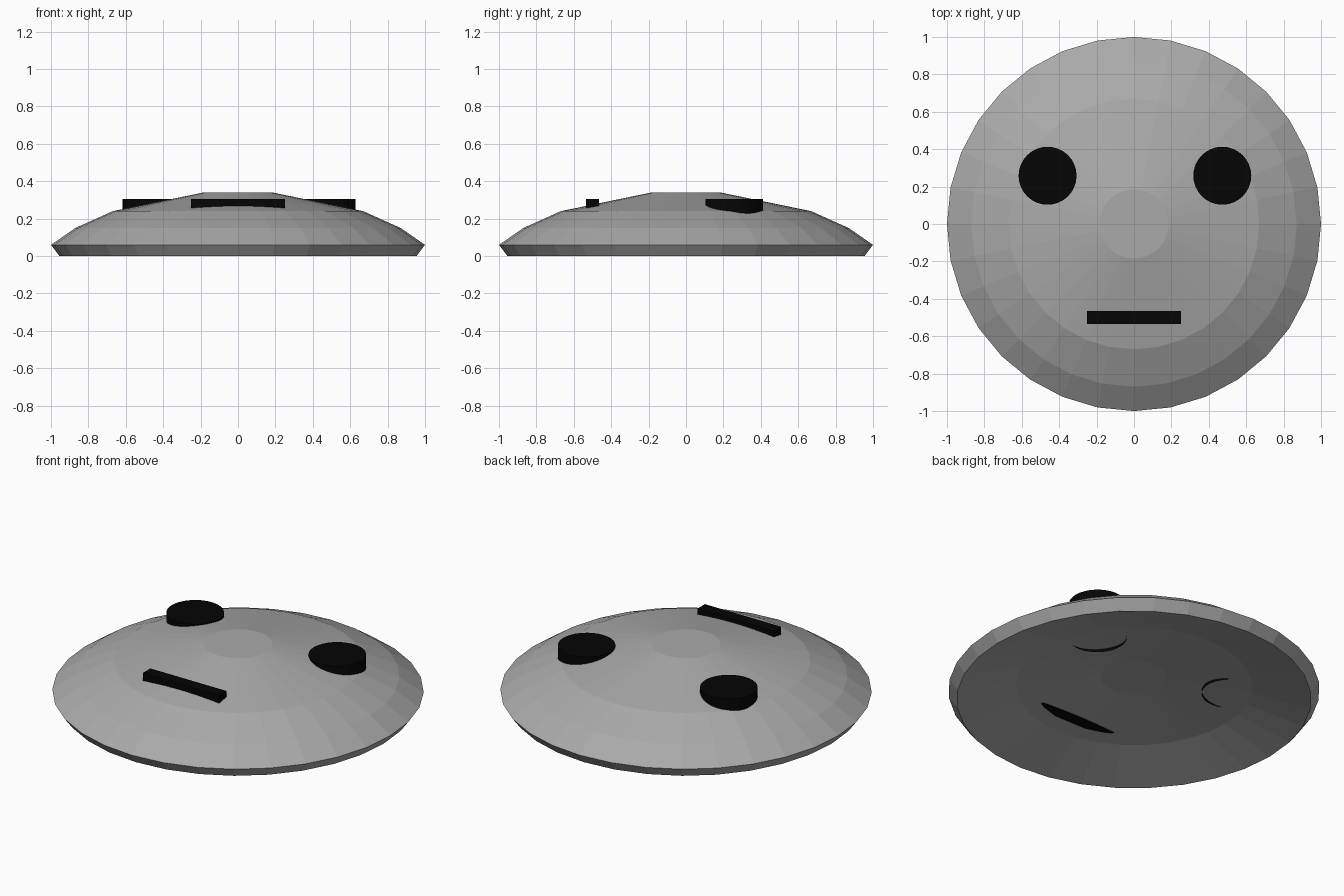
import bpy, bmesh, math

if "Cube" in bpy.data.objects:
    bpy.data.objects.remove(bpy.data.objects["Cube"])


def make_material(name, value):
    mat = bpy.data.materials.new(name)
    mat.diffuse_color = (value, value, value, 1)
    mat.use_nodes = True
    mat.node_tree.nodes["Principled BSDF"].inputs["Base Color"].default_value = mat.diffuse_color
    return mat


black = make_material("black", 0.0015)
grey = make_material("mid_grey", 0.4)


def make_object(name, bm, mat):
    bmesh.ops.recalc_face_normals(bm, faces=bm.faces)
    mesh = bpy.data.meshes.new(name)
    bm.to_mesh(mesh)
    bm.free()
    ob = bpy.data.objects.new(name, mesh)
    bpy.context.collection.objects.link(ob)
    mesh.materials.append(mat)
    return ob


def ring(bm, r, z, n=32):
    return [bm.verts.new((r * math.cos(2 * math.pi * i / n),
                          r * math.sin(2 * math.pi * i / n), z)) for i in range(n)]


def bridge(bm, a, b):
    for i in range(len(a)):
        j = (i + 1) % len(a)
        bm.faces.new((a[i], a[j], b[j], b[i]))


# Domed shell: faceted top, bevelled rim, shallow hollow underside
profile = [(0.185, 0.34), (0.67, 0.24), (0.87, 0.15), (1.0, 0.06), (0.955, 0.0),
           (0.635, 0.083), (0.18, 0.138)]
bm = bmesh.new()
rings = [ring(bm, r, z) for r, z in profile]
for a, b in zip(rings, rings[1:]):
    bridge(bm, a, b)
bm.faces.new(rings[0])
bm.faces.new(rings[-1][::-1])
make_object("domed_disc", bm, grey)

# Eyes: upright pegs through the shell, open underneath
for name, x in (("left_eye", -0.462), ("right_eye", 0.472)):
    bm = bmesh.new()
    low, high = ring(bm, 0.155, 0.095), ring(bm, 0.155, 0.305)
    bridge(bm, low, high)
    bm.faces.new(high)
    eye = make_object(name, bm, black)
    eye.location = (x, 0.258, 0)

# Mouth: straight bar through the shell
bm = bmesh.new()
bmesh.ops.create_cube(bm, size=1)
bmesh.ops.scale(bm, vec=(0.5, 0.068, 0.21), verts=bm.verts)
bmesh.ops.translate(bm, vec=(0, -0.5, 0.199), verts=bm.verts)
make_object("mouth", bm, black)
